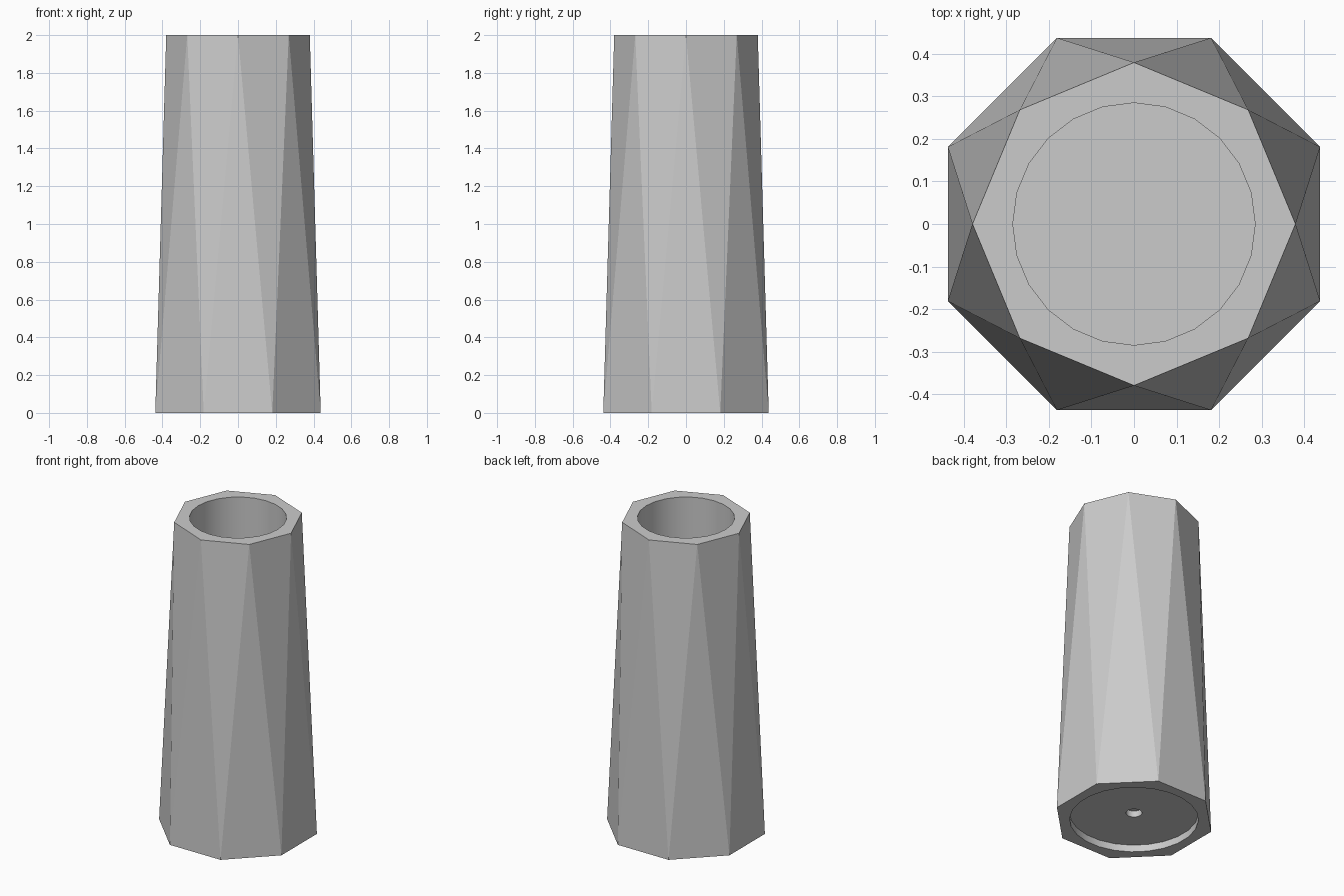
import bpy
import bmesh
from math import cos, sin, radians

cube = bpy.data.objects.get("Cube")
if cube:
    bpy.data.objects.remove(cube, do_unlink=True)

SIDES = 8
ROUND = 24
TWIST = radians(22.5)

grey = bpy.data.materials.new("light grey")
grey.use_nodes = True
colour = (0.6, 0.6, 0.6, 1)
grey.diffuse_color = colour
grey.node_tree.nodes["Principled BSDF"].inputs["Base Color"].default_value = colour

bm = bmesh.new()


def ring(count, radius, z, start=0):
    step = radians(360) / count
    return [bm.verts.new((radius * cos(start + i * step),
                          radius * sin(start + i * step), z))
            for i in range(count)]


def join(a, b):
    """Join two rings sector by sector; b may have a multiple of a's points."""
    k = len(b) // len(a)
    faces = []
    for i in range(len(a)):
        j = (i + 1) % len(a)
        arc = [b[(i * k + s) % len(b)] for s in range(k, -1, -1)]
        faces.append(bm.faces.new([a[i], a[j]] + arc))
    return faces


# Faceted outer wall: two octagons twisted by half a side
base = ring(SIDES, 0.474, 0, TWIST)
rim = ring(SIDES, 0.38, 2)
for i in range(SIDES):
    j = (i + 1) % SIDES
    bm.faces.new((base[i], base[j], rim[j]))
    bm.faces.new((rim[i], base[i], rim[j]))

# Round well, open at the top
well_top = ring(ROUND, 0.285, 2)
well_floor = ring(ROUND, 0.285, 0.12)
join(rim, well_top)
walls = join(well_top, well_floor)
bm.faces.new(well_floor)

# Shallow recess under the base, with a small blind hole in its middle
recess_edge = ring(ROUND, 0.378, 0, TWIST)
recess_top = ring(ROUND, 0.378, 0.045, TWIST)
hole_edge = ring(ROUND, 0.047, 0.045, TWIST)
hole_top = ring(ROUND, 0.047, 0.085, TWIST)
join(base, recess_edge)
walls += join(recess_edge, recess_top)
join(recess_top, hole_edge)
walls += join(hole_edge, hole_top)
bm.faces.new(hole_top)

# Smooth only the round walls and keep their rims sharp
bmesh.ops.recalc_face_normals(bm, faces=bm.faces)
for face in walls:
    face.smooth = True
for edge in bm.edges:
    edge.smooth = all(f.smooth for f in edge.link_faces)

mesh = bpy.data.meshes.new("faceted_vase")
bm.to_mesh(mesh)
bm.free()
mesh.materials.append(grey)
vase = bpy.data.objects.new("faceted_vase", mesh)
bpy.context.collection.objects.link(vase)
